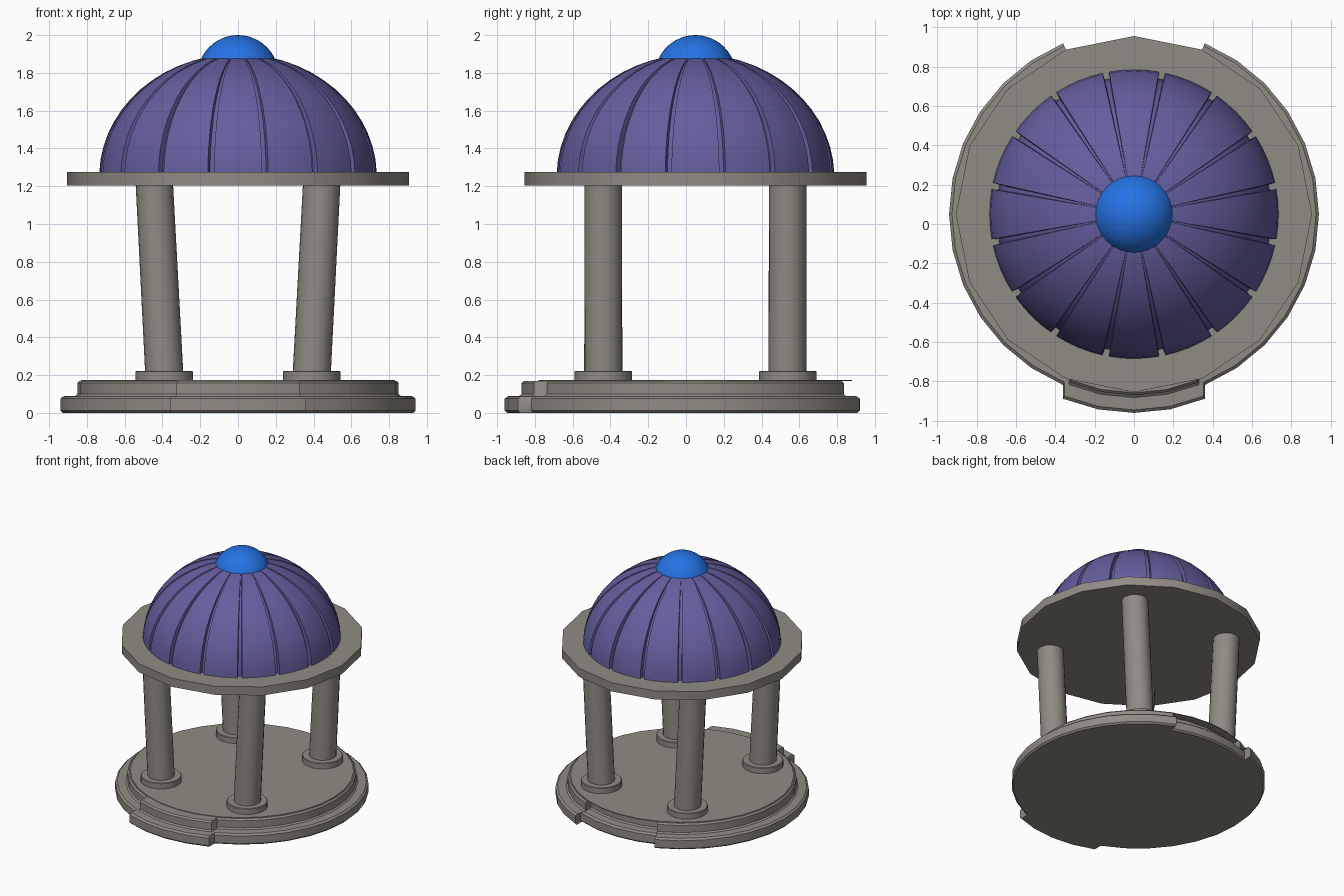
import bpy, bmesh, math
from mathutils import Vector

if "Cube" in bpy.data.objects:
    bpy.data.objects.remove(bpy.data.objects["Cube"])

CY = 0.05  # the round plan is centred slightly behind the origin


def material(name, rgb):
    m = bpy.data.materials.new(name)
    m.diffuse_color = (*rgb, 1)
    m.use_nodes = True
    m.node_tree.nodes["Principled BSDF"].inputs["Base Color"].default_value = m.diffuse_color
    return m


STONE = material("warm grey stone", (0.28, 0.26, 0.23))
PURPLE = material("purple roof", (0.13, 0.112, 0.345))
BLUE = material("blue finial", (0.018, 0.17, 0.78))


def loft(name, rings, mat, angle=35):
    """Skin a stack of closed rings and cap both ends."""
    bm = bmesh.new()
    vs = [[bm.verts.new(p) for p in ring] for ring in rings]
    n = len(vs[0])
    for a, b in zip(vs, vs[1:]):
        for i in range(n):
            j = (i + 1) % n
            bm.faces.new((a[i], a[j], b[j], b[i]))
    bm.faces.new(vs[0][::-1])
    bm.faces.new(vs[-1])
    bmesh.ops.recalc_face_normals(bm, faces=bm.faces)
    me = bpy.data.meshes.new(name)
    bm.to_mesh(me)
    bm.free()
    me.materials.append(mat)
    ob = bpy.data.objects.new(name, me)
    bpy.context.collection.objects.link(ob)
    bpy.ops.object.select_all(action='DESELECT')
    ob.select_set(True)
    bpy.context.view_layer.objects.active = ob
    bpy.ops.object.shade_smooth_by_angle(angle=math.radians(angle))
    return ob


def ring(x, y, z, r, n):
    return [(x + r * math.cos(2 * math.pi * i / n),
             y + r * math.sin(2 * math.pi * i / n), z) for i in range(n)]


# Stepped base: the front and back eighths are slid forward
def base_ring(r, z, shift=0.07):
    pts = []
    for start, steps, dy in ((-22.5, 10, 0), (67.5, 4, -shift),
                             (112.5, 12, 0), (247.5, 4, -shift), (292.5, 4, 0)):
        if start == -22.5:
            start, steps = -45, 10
        if start == 292.5:
            steps = 1
        for k in range(steps + 1):
            a = math.radians(start + 11.25 * k)
            pts.append((r * math.cos(a), CY + dy + r * math.sin(a), z))
    return pts


base_profile = [(0.928, 0), (0.94, 0.012), (0.94, 0.075), (0.925, 0.088),
                (0.862, 0.09), (0.85, 0.1), (0.85, 0.158), (0.838, 0.17)]
loft("stepped_base", [base_ring(r, z) for r, z in base_profile], STONE)

# Thin floor that overhangs the shifted back step
loft("floor", [ring(0, CY, z, 0.83, 32) for z in (0.169, 0.175)], STONE)

# Four columns leaning slightly outward, each on a round footing
for sx, side in ((-1, "left"), (1, "right")):
    for sy, end in ((-1, "front"), (1, "back")):
        y = CY + sy * 0.488
        loft(f"{end}_{side}_footing",
             [ring(sx * 0.39, y, z, r, 20) for z, r in
              ((0.172, 0.152), (0.218, 0.152), (0.222, 0.148))], STONE)
        loft(f"{end}_{side}_column",
             [ring(sx * 0.39, y, 0.2, 0.101, 20),
              ring(sx * 0.443, y, 1.215, 0.099, 20)], STONE)

# Flat round slab carrying the dome
loft("roof_slab", [ring(0, CY, z, 0.905, 16) for z in (1.205, 1.275)], STONE)


# Dome of sixteen petals separated by narrow grooves
def dome_ring(t):
    r, z = 0.735 * math.cos(t), 1.25 + 0.65 * math.sin(t)
    depth = 0.035 * (0.3 + 0.7 * math.cos(t))
    pts = []
    for k in range(16):
        for off, d in ((-1.0, depth), (1.0, depth), (1.3, 0), (6.3, 0),
                       (11.25, 0), (16.2, 0), (21.2, 0)):
            a = math.radians(11.25 + 22.5 * k + off)
            pts.append(((r - d) * math.cos(a), CY + (r - d) * math.sin(a), z))
    return pts


loft("ribbed_dome", [dome_ring(math.radians(1.5 + 76 * i / 12)) for i in range(13)],
     PURPLE, 30)

# Blue ball finial sunk into the dome top
R = 0.215
loft("finial", [ring(0, CY, 1.785 + R * math.sin(t), R * math.cos(t), 32)
                for t in (math.radians(-10 + 99 * i / 14) for i in range(15))], BLUE)
